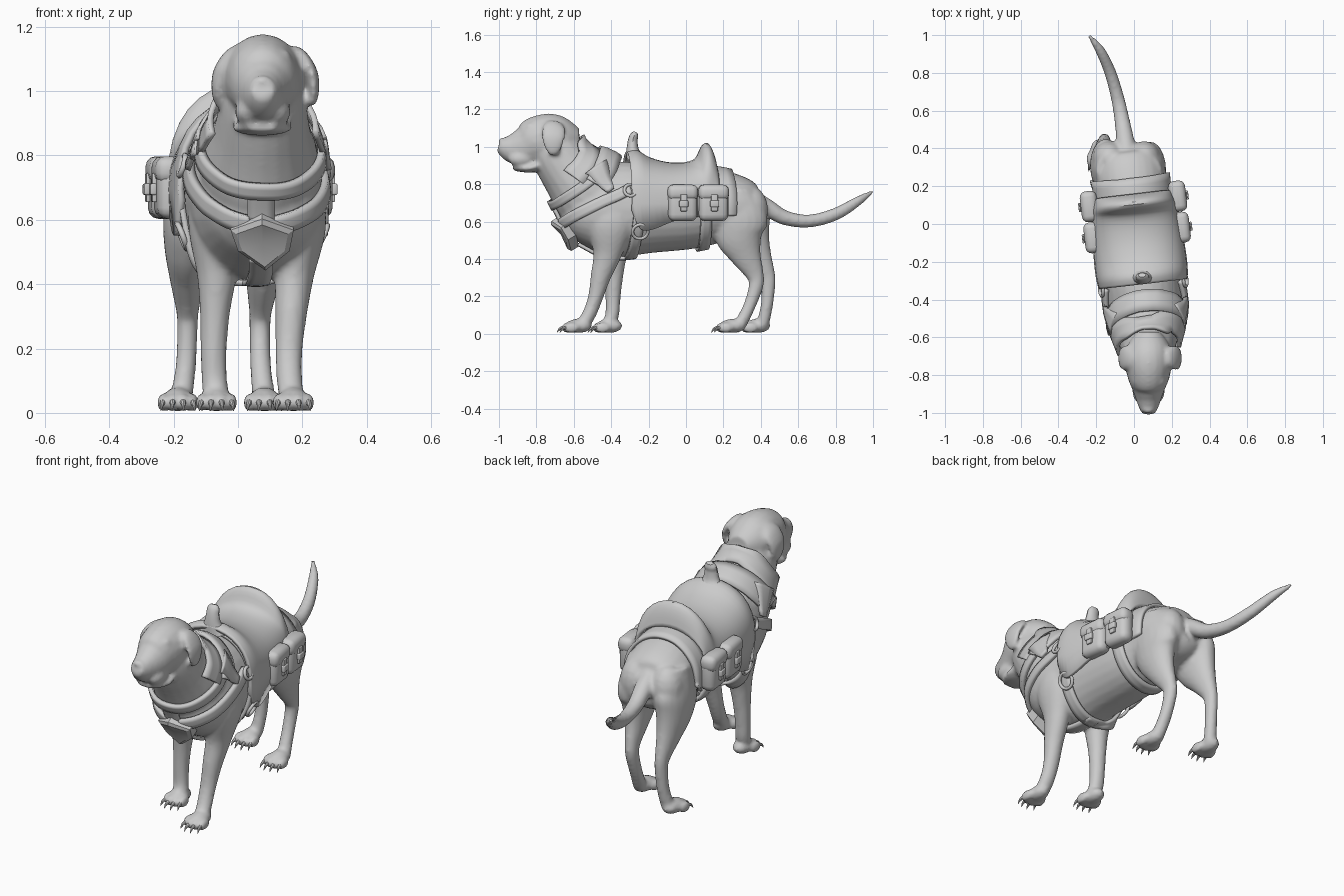
import bpy, bmesh, math
from mathutils import Vector, Matrix
from mathutils.bvhtree import BVHTree

if "Cube" in bpy.data.objects:
    bpy.data.objects.remove(bpy.data.objects["Cube"])

YAW = 0.117


def cx(y):
    return 0.072 - YAW * max(0, min(y, 0.45) + 0.52)


def B(o, y, z):
    """Body frame (side offset, length, height) to world; the trunk is slightly yawed."""
    return Vector((cx(y) + o, y + YAW * o, z))


def make(name, bm, angle=40):
    bmesh.ops.recalc_face_normals(bm, faces=bm.faces)
    me = bpy.data.meshes.new(name)
    bm.to_mesh(me)
    bm.free()
    ob = bpy.data.objects.new(name, me)
    bpy.context.collection.objects.link(ob)
    bpy.ops.object.select_all(action='DESELECT')
    ob.select_set(True)
    bpy.context.view_layer.objects.active = ob
    bpy.ops.object.shade_smooth_by_angle(angle=math.radians(angle))
    return ob


def grid(name, rows, ring=False, loop=False, caps=False, thick=0):
    bm = bmesh.new()
    v = [[bm.verts.new(p) for p in r] for r in rows]
    n, m = len(v), len(v[0])
    for i in range(n if loop else n - 1):
        for j in range(m if ring else m - 1):
            a, b = v[i], v[(i + 1) % n]
            bm.faces.new((a[j], a[(j + 1) % m], b[(j + 1) % m], b[j]))
    if caps:
        bm.faces.new(v[0])
        bm.faces.new(v[-1])
    ob = make(name, bm)
    if thick:
        s = ob.modifiers.new('thickness', 'SOLIDIFY')
        s.thickness, s.offset = thick, 0
    return ob


def spline(pts, steps=5, loop=False):
    pts = [Vector(p) for p in pts]
    n, out = len(pts), []
    get = (lambda i: pts[i % n]) if loop else (lambda i: pts[max(0, min(n - 1, i))])
    for i in range(n if loop else n - 1):
        a, b, c, d = (get(i + k) for k in (-1, 0, 1, 2))
        for s in range(steps):
            t = s / steps
            out.append(0.5 * (2 * b + (c - a) * t + (2 * a - 5 * b + 4 * c - d) * t * t
                              + (3 * b - a - 3 * c + d) * t ** 3))
    return out if loop else out + [pts[-1]]


def loft(name, rings, sides=20, steps=5):
    """Rings are (x, y, z, radius across, radius in the bending plane)."""
    r = spline(rings, steps)
    c = [Vector(p[:3]) for p in r]
    rows = []
    for i, p in enumerate(r):
        t = (c[min(i + 1, len(c) - 1)] - c[max(i - 1, 0)]).normalized()
        up = t.cross(Vector((1, 0, 0))).normalized()
        side = up.cross(t)
        rows.append([c[i] + side * p[3] * math.cos(a) + up * p[4] * math.sin(a)
                     for a in (2 * math.pi * k / sides for k in range(sides))])
    return grid(name, rows, ring=True, caps=True)


def ball(name, c, r):
    bm = bmesh.new()
    bmesh.ops.create_uvsphere(bm, u_segments=16, v_segments=10, radius=1,
                              matrix=Matrix.Translation(c) @ Matrix.Diagonal((*r, 1)))
    return make(name, bm)


# Trunk: length, half width, top, bottom
trunk = [(-.65, .05, .69, .57), (-.60, .15, .78, .49), (-.48, .20, .89, .42), (-.35, .21, .92, .41),
         (-.2, .212, .905, .43), (0, .205, .88, .45), (.15, .19, .88, .48), (.28, .188, .845, .5),
         (.37, .155, .785, .53), (.42, .08, .73, .59)]
parts = [loft('trunk', [(cx(y), y, (t + b) / 2, w, (t - b) / 2) for y, w, t, b in trunk], 28)]
parts.append(ball('chest', (.07, -.545, .635), (.165, .125, .135)))

# Neck, skull and muzzle, tail
parts.append(loft('neck', [(.06, -.40, .66, .17, .18), (.068, -.52, .775, .185, .215),
                           (.075, -.63, .88, .15, .16), (.08, -.71, 1.0, .125, .135), (.08, -.74, 1.06, .08, .08)]))
head = [(-.57, .06, 1.10, .99), (-.64, .11, 1.155, .93), (-.72, .125, 1.178, .90), (-.80, .114, 1.16, .89),
        (-.86, .092, 1.112, .89), (-.92, .07, 1.08, .905), (-.965, .054, 1.062, .935), (-1.0, .036, 1.045, .975)]
parts.append(loft('skull', [(.077, y, (t + b) / 2, w, (t - b) / 2) for y, w, t, b in head]))
parts.append(loft('jaw', [(.075, -.72, .93, .08, .04), (.075, -.82, .89, .095, .027), (.075, -.88, .885, .08, .02),
                          (.075, -.925, .888, .045, .014)]))
parts.append(ball('nose', (.075, -.985, 1.03), (.034, .018, .018)))
parts.append(loft('tail', [(-.035, .34, .70, .06, .08), (-.045, .43, .675, .05, .05), (-.06, .53, .62, .042, .04),
                           (-.085, .66, .603, .036, .035), (-.125, .80, .64, .032, .034),
                           (-.18, .92, .71, .026, .026), (-.24, 1.0, .762, .009, .009)], 14))
for s in (-1, 1):
    parts.append(ball('rump', (-.038 + s * .092, .345, .66), (.09, .095, .13)))
    parts.append(ball('flews', (.077 + s * .045, -.88, .935), (.042, .07, .042)))
    parts.append(ball('brow', (.08 + s * .05, -.83, 1.11), (.036, .03, .02)))
    parts.append(loft('ear', [(.085 + s * .085, -.70, 1.125, .02, .04), (.085 + s * .118, -.705, 1.10, .02, .062),
                              (.085 + s * .145, -.71, 1.05, .02, .062), (.085 + s * .15, -.71, .99, .016, .045),
                              (.085 + s * .142, -.71, .955, .012, .018)]))

# Legs
legs = {
    'front_leg_right': [(.16, -.36, .74, .07, .09), (.19, -.40, .6, .085, .13), (.175, -.42, .43, .062, .078),
                        (.165, -.455, .31, .05, .055), (.158, -.485, .19, .042, .04), (.16, -.52, .1, .04, .037),
                        (.168, -.56, .04, .04, .035)],
    'front_leg_left': [(-.05, -.33, .74, .07, .09), (-.07, -.36, .6, .085, .12), (-.066, -.38, .43, .062, .07),
                       (-.072, -.385, .31, .047, .05), (-.076, -.39, .19, .041, .04), (-.073, -.395, .1, .04, .037),
                       (-.067, -.42, .04, .04, .035)],
    'hind_leg_right': [(.07, .26, .76, .08, .1), (.085, .28, .62, .085, .155), (.085, .285, .52, .075, .13),
                       (.078, .32, .42, .055, .085), (.07, .367, .32, .036, .05), (.068, .375, .26, .033, .04),
                       (.07, .34, .15, .033, .033), (.08, .29, .05, .036, .034)],
    'hind_leg_left': [(-.12, .28, .76, .08, .1), (-.145, .30, .62, .085, .15), (-.155, .33, .52, .075, .125),
                      (-.158, .38, .42, .055, .08), (-.157, .43, .32, .036, .047), (-.157, .44, .26, .032, .038),
                      (-.162, .432, .15, .032, .033), (-.175, .41, .05, .035, .034)]}
for name, rings in legs.items():
    parts.append(loft(name, rings))

# Paws, with separate claws
for x, y in ((.172, -.67), (-.067, -.505), (.082, .155), (-.187, .285)):
    parts.append(ball('paw', (x, y + .095, .042), (.047, .072, .038)))
    for o in (-.046, -.016, .016, .046):
        ty = y + abs(o) * .5
        parts.append(ball('toe', (x + o, ty + .035, .032), (.019, .042, .029)))
        loft('claw', [(x + o, ty + .008, .034, .01, .01), (x + o * 1.08, ty - .014, .026, .007, .007),
                      (x + o * 1.15, ty - .028, .006, .001, .001)], 8, 2)

# Fuse the animal into one smooth skin
bpy.ops.object.select_all(action='DESELECT')
for p in parts:
    p.select_set(True)
dog = bpy.context.view_layer.objects.active = parts[0]
bpy.ops.object.join()
dog.name = 'dog_body'
m = dog.modifiers.new('fuse', 'REMESH')
m.mode, m.voxel_size, m.use_smooth_shade = 'VOXEL', .011, True
m = dog.modifiers.new('relax', 'SMOOTH')
m.factor, m.iterations = .5, 5
deps = bpy.context.evaluated_depsgraph_get()
skin = BVHTree.FromObject(dog, deps)


def strap(name, pts, width, lift=.012, loop=False, thick=.018, tip=1, steps=8):
    """Band that follows the skin along a rough path in the body frame."""
    path = [skin.find_nearest(p)[:2] for p in spline([B(*p) for p in pts], steps, loop)]
    n, rows = len(path), []
    for i, (c, nor) in enumerate(path):
        a = path[(i - 1) % n if loop else max(i - 1, 0)][0]
        b = path[(i + 1) % n if loop else min(i + 1, n - 1)][0]
        side = nor.cross(b - a).normalized()
        w = width * (1 + (tip - 1) * i / (n - 1))
        row = []
        for k in (-.5, -.17, .17, .5):
            q, qn = skin.find_nearest(c + side * w * k)[:2]
            row.append(q + qn * lift)
        rows.append(row)
    for _ in range(3):
        rows = [r if not loop and i in (0, n - 1) else
                [(p + 2 * q + s) / 4 for p, q, s in zip(rows[i - 1], r, rows[(i + 1) % n])]
                for i, r in enumerate(rows)]
    return grid(name, rows, loop=loop, thick=thick)


def girth(y, top, bottom, lean=0, w=.24):
    return [(w * math.sin(a), y - lean * math.cos(a), (top + bottom) / 2 + (top - bottom) / 2 * math.cos(a))
            for a in (k * math.pi / 6 for k in range(12))]


# Straps, collar, scarf and rear blanket
strap('front_girth', girth(-.27, .95, .40, -.03), .06, loop=True)
strap('rear_girth', girth(.09, .92, .44), .06, loop=True)
strap('collar', [(0, -.40, 1.0), (.2, -.46, .90), (.22, -.58, .79), (.12, -.72, .69), (0, -.76, .67),
                 (-.12, -.72, .69), (-.22, -.58, .79), (-.2, -.46, .90)], .05, .016, True, .022)
strap('scarf_upper', [(.2, -.63, .84), (.2, -.56, .93), (.1, -.50, 1.04), (0, -.49, 1.06), (-.1, -.50, 1.04),
                      (-.2, -.56, .93), (-.2, -.63, .84)], .13, .02)
strap('scarf_lower', [(.25, -.50, .80), (.22, -.44, .90), (.1, -.39, 1.0), (0, -.38, 1.02), (-.1, -.39, 1.0),
                      (-.22, -.44, .90), (-.25, -.50, .80)], .12, .028)
strap('rear_blanket', [(.24, .19, .62), (.24, .19, .78), (.14, .19, .92), (0, .19, .95), (-.14, .19, .92),
                       (-.24, .19, .78), (-.24, .19, .62)], .12)
strap('breast_link', [(0, -.78, .67), (0, -.74, .58)], .08)
strap('belly_strap', [(0, -.60, .44), (0, -.48, .38), (0, -.27, .38)], .07)
for s in (-1, 1):
    strap('breast_strap', [(s * .25, -.32, .79), (s * .26, -.46, .72), (s * .18, -.65, .62), (s * .05, -.74, .56)],
          .055, .014, thick=.022)
    strap('scarf_tip', [(s * .24, -.50, .93), (s * .26, -.43, .78)], .13, .03, tip=.3)

    # Metal rings where straps meet
    for y, z, r in ((-.325, .785, .032), (-.27, .525, .042)):
        q, nor = skin.find_nearest(B(s * .28, y, z))[:2]
        bpy.ops.mesh.primitive_torus_add(location=q + nor * .03, rotation=nor.to_track_quat('Z', 'Y').to_euler(),
                                         major_radius=r, minor_radius=.009, major_segments=20, minor_segments=8)
        bpy.context.object.name = 'strap_ring'
        bpy.ops.object.shade_smooth()

# Saddle: length, half width, top, flap bottom
rows = []
for y, w, top, low in spline([(-.315, .225, .965, .66), (-.27, .232, .975, .56), (-.2, .234, .935, .56),
                              (-.1, .23, .908, .6), (0, .224, .908, .62), (.06, .218, .935, .63),
                              (.09, .212, .995, .64), (.112, .205, 1.01, .66), (.135, .20, .965, .68),
                              (.15, .2, .895, .69)], 3):
    row = [B(-w * .98, y, low)]
    for k in range(-8, 9):
        t = math.radians(k * 11.2)
        row.append(B(w * math.sin(t), y, .69 + (top - .69) * max(0, math.cos(t)) ** .75))
    rows.append(row + [B(w * .98, y, low)])
grid('saddle', rows, thick=.02)
loft('saddle_horn', [(*B(0, y, z), w, d) for y, z, w, d in
                     ((-.275, .94, .09, .045), (-.285, .98, .05, .034), (-.285, 1.03, .036, .026),
                      (-.277, 1.06, .034, .022), (-.27, 1.078, .02, .012))], 12)


def block(name, o, y, z, size, bevel):
    bm = bmesh.new()
    bmesh.ops.create_cube(bm, size=1, matrix=Matrix.Translation(B(o, y, z)) @ Matrix.Rotation(YAW, 4, 'Z')
                          @ Matrix.Diagonal((*size, 1)))
    bmesh.ops.bevel(bm, geom=bm.edges[:], offset=bevel, segments=3, affect='EDGES', profile=.5)
    return make(name, bm)


# Pouches with lid, tab and buckle
for s in (-1, 1):
    for y in (-.045, .12):
        block('pouch', s * .23, y, .70, (.085, .158, .195), .035)
        block('pouch_lid', s * .234, y, .755, (.09, .164, .085), .032)
        block('pouch_tab', s * .277, y, .70, (.014, .035, .09), .004)
        block('pouch_buckle', s * .281, y, .695, (.02, .048, .035), .005)

# Shield-shaped chest plate, tilted with the chest and raised along its middle
outline = [(0, .61), (.098, .575), (.085, .51), (.01, .45), (-.075, .51), (-.098, .575)]
bm = bmesh.new()


def plate(d, k):
    return [bm.verts.new((.075 + o * k, -.705 + (.605 - (.54 + (z - .54) * k)) * .65 - d + abs(o) * .3,
                          .54 + (z - .54) * k - d * .6)) for o, z in outline]


layers = [plate(-.03, 1), plate(.012, 1), plate(.022, .82)]
for a, b in zip(layers, layers[1:]):
    for i in range(6):
        bm.faces.new((a[i], a[(i + 1) % 6], b[(i + 1) % 6], b[i]))
bm.faces.new(layers[0])
bmesh.ops.poke(bm, faces=[bm.faces.new(layers[-1])])
make('chest_plate', bm, 20)
